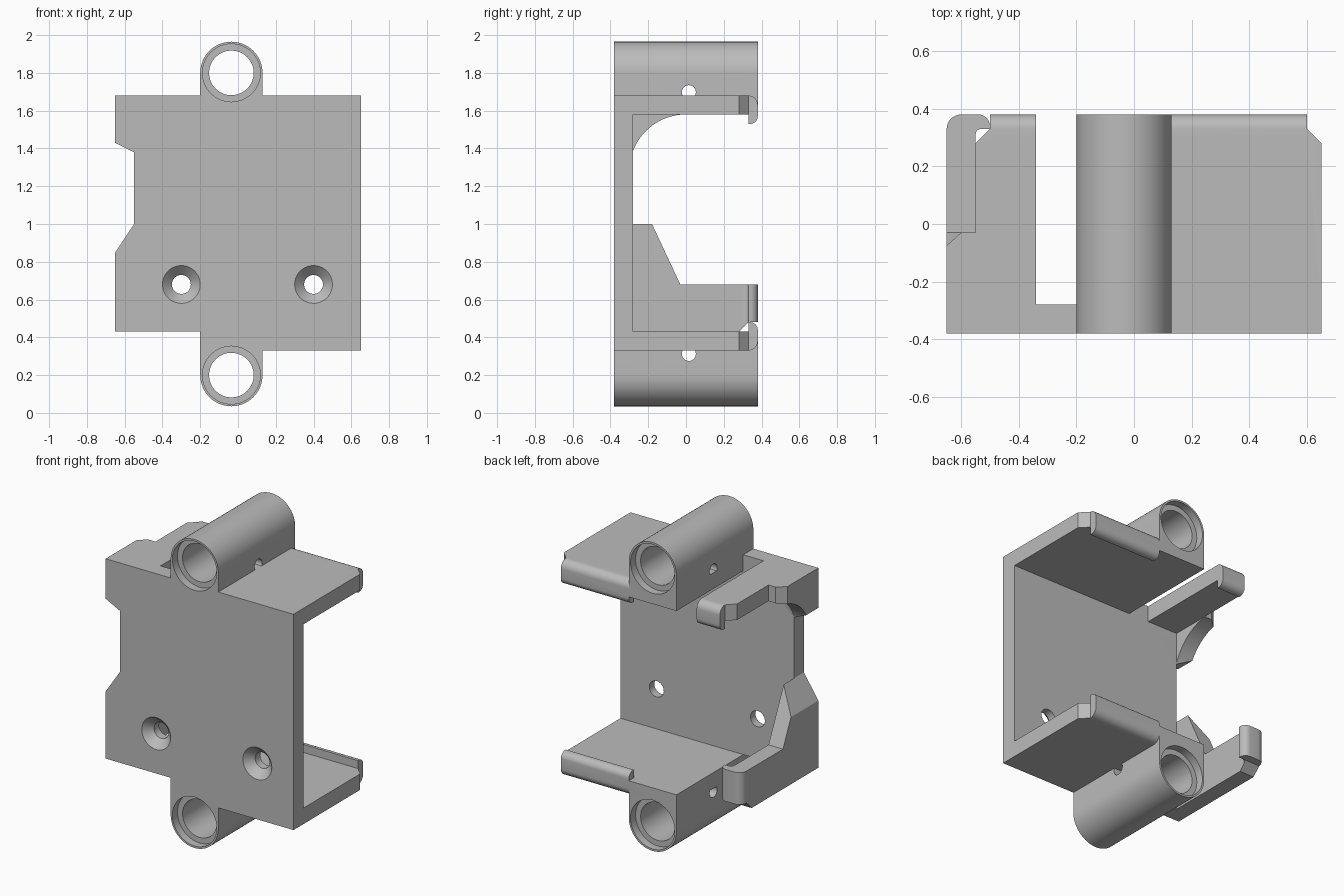
import bpy, bmesh, math

cube = bpy.data.objects.get("Cube")
if cube:
    bpy.data.objects.remove(cube, do_unlink=True)

grey = bpy.data.materials.new("plain grey")
grey.use_nodes = True
grey.diffuse_color = (0.5, 0.5, 0.5, 1)
grey.node_tree.nodes["Principled BSDF"].inputs["Base Color"].default_value = (0.5, 0.5, 0.5, 1)

# How a profile point (a, b) at depth t maps to space, by extrusion axis
AXES = {"x": lambda a, b, t: (t, a, b),
        "y": lambda a, b, t: (a, t, b),
        "z": lambda a, b, t: (a, b, t)}


def prism(name, points, axis, lo, hi):
    """Extrude a closed profile along an axis."""
    bm = bmesh.new()
    low = [bm.verts.new(AXES[axis](a, b, lo)) for a, b in points]
    high = [bm.verts.new(AXES[axis](a, b, hi)) for a, b in points]
    bm.faces.new(low)
    bm.faces.new(high)
    n = len(points)
    for i in range(n):
        j = (i + 1) % n
        bm.faces.new((low[i], low[j], high[j], high[i]))
    return finish(name, bm)


def finish(name, bm):
    bmesh.ops.recalc_face_normals(bm, faces=bm.faces)
    mesh = bpy.data.meshes.new(name)
    bm.to_mesh(mesh)
    bm.free()
    mesh.materials.append(grey)
    obj = bpy.data.objects.new(name, mesh)
    bpy.context.collection.objects.link(obj)
    return obj


def arc(a, b, r, start, end, steps=8):
    angles = [math.radians(start + (end - start) * i / steps) for i in range(steps + 1)]
    return [(a + r * math.cos(t), b + r * math.sin(t)) for t in angles]


def circle(a, b, r, steps=64):
    return arc(a, b, r, 0, 360, steps)[:-1]


def box(name, x, y, z):
    return prism(name, [(x[0], y[0]), (x[1], y[0]), (x[1], y[1]), (x[0], y[1])], "z", *z)


def cone(name, x, z, r_front, r_back, y0, y1):
    """Tapered round cutter along y."""
    bm = bmesh.new()
    rings = [[bm.verts.new((a, y, b)) for a, b in circle(x, z, r)]
             for r, y in ((r_front, y0), (r_back, y1))]
    bm.faces.new(rings[0])
    bm.faces.new(rings[1])
    for i in range(64):
        j = (i + 1) % 64
        bm.faces.new((rings[0][i], rings[0][j], rings[1][j], rings[1][i]))
    return finish(name, bm)


def combine(target, tool, operation):
    mod = target.modifiers.new(tool.name, "BOOLEAN")
    mod.operation, mod.solver, mod.object = operation, "EXACT", tool
    bpy.context.view_layer.objects.active = target
    bpy.ops.object.modifier_apply(modifier=mod.name)
    bpy.data.objects.remove(tool, do_unlink=True)


def add(tool):
    combine(bracket, tool, "UNION")


def cut(tool):
    combine(bracket, tool, "DIFFERENCE")


F, B = -0.38, 0.38          # front and back planes
BOSS_L, BOSS_R = -0.20, 0.13
BOSS_X, BOSS_RAD = -0.035, 0.165

# Front plate, stepped at the lower right
bracket = prism("mounting_bracket",
                [(-0.65, 0.43), (BOSS_L, 0.43), (BOSS_L, 0.33), (0.65, 0.33),
                 (0.65, 1.68), (-0.65, 1.68)], "y", F, -0.28)

# Top and bottom walls with chamfered outer corners
main_plan = [(BOSS_L, F), (0.65, F), (0.65, 0.28), (0.60, 0.33),
             (BOSS_R, 0.33), (BOSS_R, B), (BOSS_L, B)]
add(prism("top_wall", main_plan, "z", 1.58, 1.68))
add(prism("bottom_wall", main_plan, "z", 0.33, 0.43))

# Flexible tab of the top wall, beside the slot
add(prism("top_tab", [(-0.65, F), (-0.34, F), (-0.34, 0.33), (-0.50, 0.33),
                      (-0.55, 0.28), (-0.55, -0.03), (-0.60, -0.03),
                      (-0.65, -0.075)], "z", 1.58, 1.68))

# Rounded snap lips; profile is (y, height below the outer face)
lip = ([(0.30, 0), (0.33, 0)] + arc(0.33, 0.05, 0.05, -90, 0)
       + arc(0.34, 0.11, 0.04, 0, 90) + [(0.33, 0.15), (0.33, 0.10), (0.30, 0.10)])
top_lip = [(y, 1.68 - d) for y, d in lip]
bottom_lip = [(y, 0.33 + d) for y, d in lip]
add(prism("top_lip", top_lip, "x", BOSS_R, 0.60))
add(prism("tab_lip", top_lip, "x", -0.50, -0.34))
add(prism("bottom_lip", bottom_lip, "x", BOSS_R, 0.60))

# Lower side wall and its arm
add(prism("side_arm", [(F, 0.43), (0.28, 0.43), (0.33, 0.48), (0.33, 0.68),
                       (-0.03, 0.68), (-0.18, 1.0), (F, 1.0)], "x", -0.65, -0.55))
hook = ([(-0.65, 0.33)] + arc(-0.60, 0.33, 0.05, 180, 90)
        + arc(-0.54, 0.34, 0.04, 90, 0) + [(-0.50, 0.33), (-0.53, 0.33)]
        + arc(-0.53, 0.31, 0.02, 90, 180, 4) + [(-0.55, 0.30), (-0.65, 0.30)])
hook_part = prism("arm_hook", hook, "z", 0.43, 0.68)
combine(hook_part, prism("hook_chamfer", [(0.28, 0.43), (0.33, 0.48), (0.5, 0.48),
                                          (0.5, 0.3), (0.28, 0.3)], "x", -0.8, -0.4),
        "DIFFERENCE")
add(hook_part)

# Curved gusset under the tab
gusset = prism("gusset", [(-0.32, 1.62), (-0.32, 1.36)] + arc(0, 1.28, 0.30, 163, 96, 16)
               + [(-0.03, 1.62)], "x", -0.65, -0.55)
combine(gusset, prism("gusset_corner", [(-0.65, -0.075), (-0.60, -0.03), (-0.6, 0.1),
                                        (-0.8, 0.1), (-0.8, -0.075)], "z", 1.2, 1.8),
        "DIFFERENCE")
add(gusset)

# Side notch through plate, gusset and arm
cut(prism("side_notch", [(-0.55, 1.0), (-0.55, 1.38), (-0.75, 1.48),
                         (-0.75, 0.70)], "y", -0.6, 0.6))

# Tubular bosses above and below, each with a cross hole, bore and counterbores
for name, centre, base, sign in (("upper", 1.80, 1.68, 1), ("lower", 0.20, 0.33, -1)):
    cap = arc(BOSS_X, centre, BOSS_RAD, 0, 180 * sign, 32)
    boss = prism(name + "_boss", [(BOSS_R, base)] + cap + [(BOSS_L, base)], "y", F, B)
    combine(boss, prism(name + "_cross_hole", circle(0.015, base + sign * 0.018, 0.037, 32),
                        "x", -0.4, 0.4), "DIFFERENCE")
    add(boss)
    cut(prism(name + "_bore", circle(BOSS_X, centre, 0.118), "y", -0.6, 0.6))
    for side, y0, y1 in (("front", -0.5, F + 0.05), ("back", B - 0.05, 0.5)):
        cut(prism(name + side + "_counterbore", circle(BOSS_X, centre, 0.153), "y", y0, y1))

# Countersunk screw holes
for x in (-0.30, 0.40):
    cut(prism("screw_hole", circle(x, 0.68, 0.05), "y", -0.6, -0.2))
    cut(cone("countersink", x, 0.68, 0.11, 0.05, F - 0.01, F + 0.05))

bpy.ops.object.select_all(action="DESELECT")
bracket.select_set(True)
bpy.context.view_layer.objects.active = bracket
bpy.ops.object.shade_smooth_by_angle(angle=math.radians(30))
